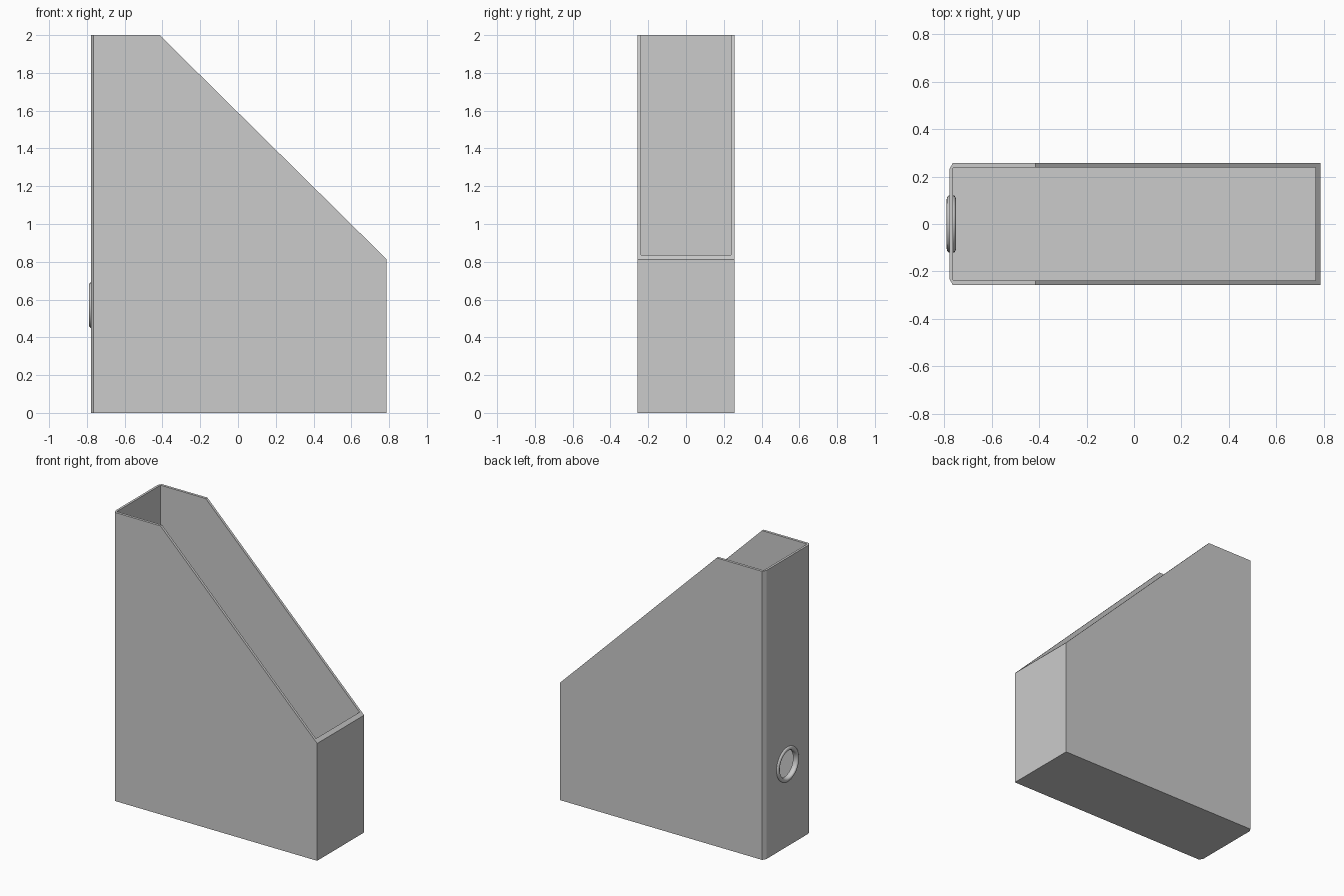
import bpy, bmesh, math

if "Cube" in bpy.data.objects:
    bpy.data.objects.remove(bpy.data.objects["Cube"])

TOP, BREAK_X, FRONT_X, FRONT_Z = 2.0, -0.415, 0.787, 0.813
HOLE_Z, SPINE_X = 0.57, -0.778


def rim_height(x):
    slope = (TOP - FRONT_Z) / (FRONT_X - BREAK_X)
    return TOP - max(0.0, x - BREAK_X) * slope


def make_object(name, bm):
    bmesh.ops.recalc_face_normals(bm, faces=bm.faces)
    mesh = bpy.data.meshes.new(name)
    bm.to_mesh(mesh)
    bm.free()
    ob = bpy.data.objects.new(name, mesh)
    bpy.context.collection.objects.link(ob)
    return ob


def activate(ob):
    bpy.ops.object.select_all(action='DESELECT')
    ob.select_set(True)
    bpy.context.view_layer.objects.active = ob


def box_shell(name, outer, inner, floor):
    """Open box whose rim follows rim_height; half plans are mirrored in y."""
    bm = bmesh.new()

    def loops(half, base):
        plan = half + [(x, -y) for x, y in reversed(half)]
        return ([bm.verts.new((x, y, base)) for x, y in plan],
                [bm.verts.new((x, y, rim_height(x))) for x, y in plan])

    ob_, ot = loops(outer, 0.0)
    ib, it = loops(inner, floor)
    bm.faces.new(ob_)
    bm.faces.new(ib)
    for a, b in ((ob_, ot), (ot, it), (it, ib)):
        for i in range(len(a)):
            j = (i + 1) % len(a)
            bm.faces.new((a[i], a[j], b[j], b[i]))
    return make_object(name, bm)


def lathe_x(name, profile, x0, z0, steps):
    """Closed (x, radius) profile turned about an axis along x."""
    bm = bmesh.new()
    rings = []
    for k in range(steps):
        a = 2 * math.pi * k / steps
        rings.append([bm.verts.new((x0 + x, r * math.cos(a), z0 + r * math.sin(a)))
                      for x, r in profile])
    n = len(profile)
    for k in range(steps):
        p, q = rings[k], rings[(k + 1) % steps]
        for i in range(n):
            j = (i + 1) % n
            bm.faces.new((p[i], p[j], q[j], q[i]))
    return make_object(name, bm)


# File box: chamfered spine corners, sloping mouth
outer = [(SPINE_X, 0.232), (-0.764, 0.257), (BREAK_X, 0.257), (FRONT_X, 0.257)]
inner = [(-0.762, 0.237), (-0.760, 0.239), (BREAK_X, 0.239), (0.765, 0.239)]
body = box_shell("file_box", outer, inner, 0.018)

# Finger hole through the spine
bpy.ops.mesh.primitive_cylinder_add(vertices=48, radius=0.104, depth=0.1,
                                    location=(SPINE_X, 0, HOLE_Z),
                                    rotation=(0, math.pi / 2, 0))
cutter = bpy.context.object
cutter.name = "hole_cutter"
cutter.hide_render = True
activate(body)
cut = body.modifiers.new("finger_hole", 'BOOLEAN')
cut.operation, cut.solver, cut.object = 'DIFFERENCE', 'EXACT', cutter
bpy.ops.object.modifier_apply(modifier=cut.name)
bpy.data.objects.remove(cutter)

# Grommet ring lining the hole, with a flange on each side of the spine
profile = [(0.002, 0.120), (-0.005, 0.119), (-0.010, 0.112), (-0.012, 0.104),
           (-0.009, 0.097), (-0.002, 0.093), (0.018, 0.093), (0.025, 0.097),
           (0.028, 0.104), (0.026, 0.112), (0.021, 0.119), (0.014, 0.120),
           (0.014, 0.105), (0.002, 0.105)]
grommet = lathe_x("hole_grommet", profile, SPINE_X, HOLE_Z, 48)
activate(grommet)
bpy.ops.object.shade_smooth_by_angle(angle=math.radians(50))
